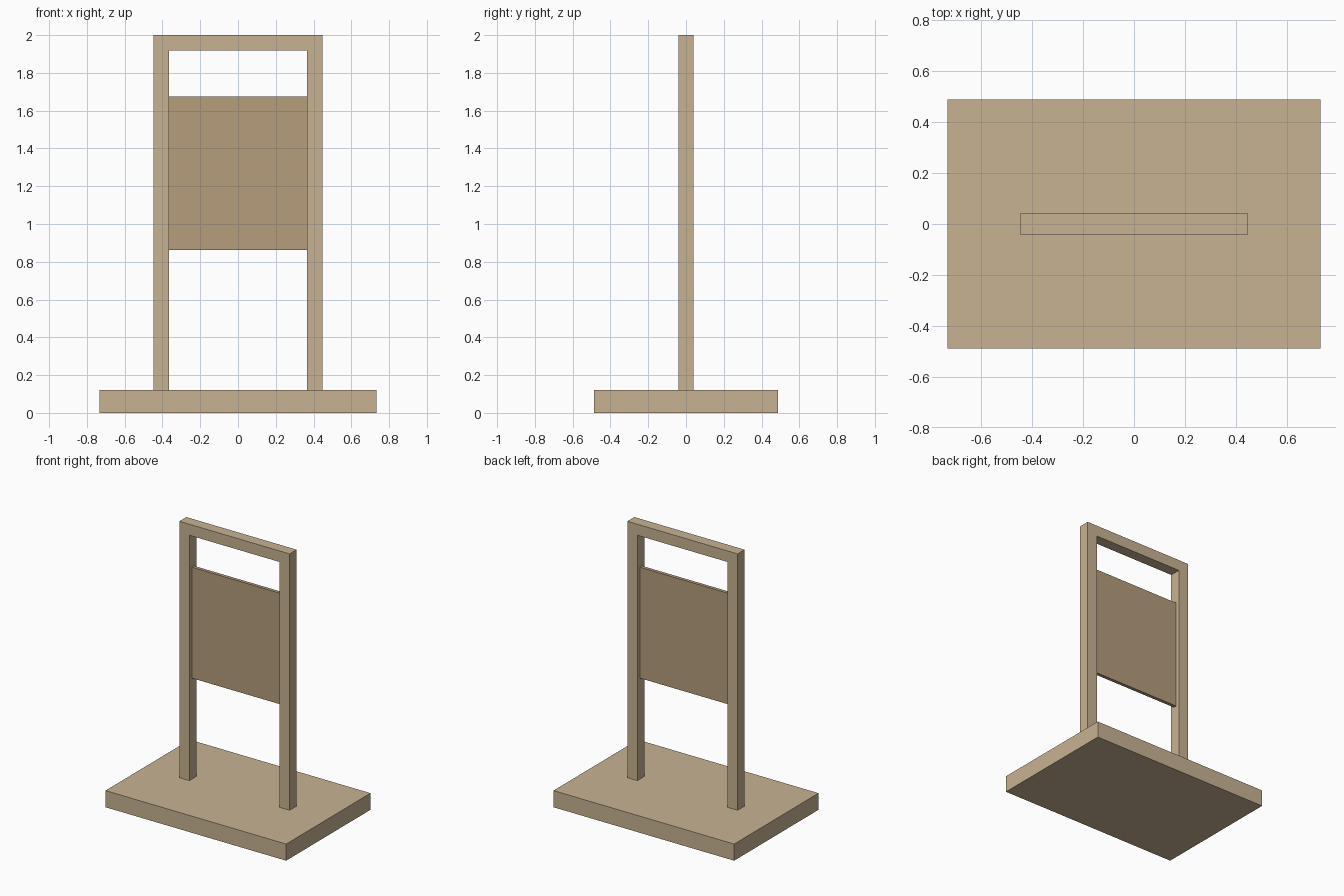
import bpy
import bmesh

if "Cube" in bpy.data.objects:
    bpy.data.objects.remove(bpy.data.objects["Cube"])


def material(name, color):
    mat = bpy.data.materials.new(name)
    mat.diffuse_color = color
    mat.use_nodes = True
    mat.node_tree.nodes["Principled BSDF"].inputs["Base Color"].default_value = mat.diffuse_color
    return mat


def extrude_profile(name, points, depth, mat):
    """Flat x-z outline extruded along y, centred on y = 0."""
    bm = bmesh.new()
    face = bm.faces.new([bm.verts.new((x, -depth / 2, z)) for x, z in points])
    new = bmesh.ops.extrude_face_region(bm, geom=[face])["geom"]
    verts = [g for g in new if isinstance(g, bmesh.types.BMVert)]
    bmesh.ops.translate(bm, verts=verts, vec=(0, depth, 0))
    bmesh.ops.recalc_face_normals(bm, faces=bm.faces)
    mesh = bpy.data.meshes.new(name)
    bm.to_mesh(mesh)
    bm.free()
    mesh.materials.append(mat)
    obj = bpy.data.objects.new(name, mesh)
    bpy.context.collection.objects.link(obj)
    return obj


def box(name, half_width, bottom, top, depth, mat):
    return extrude_profile(name, [(-half_width, bottom), (half_width, bottom),
                                  (half_width, top), (-half_width, top)], depth, mat)


wood = material("light_wood", (0.58, 0.45, 0.29, 1))
board = material("board_wood", (0.46, 0.34, 0.20, 1))

BASE_TOP, TOP = 0.122, 2.0
OUTER, BAR = 0.447, 0.081
INNER = OUTER - BAR

# Heavy base slab
box("base", 0.732, 0, BASE_TOP, 0.976, wood)

# Upright frame: two posts and top rail as one outline
right = [(INNER, TOP - BAR), (INNER, BASE_TOP), (OUTER, BASE_TOP), (OUTER, TOP)]
left = [(-x, z) for x, z in reversed(right)]
extrude_profile("frame", right + left, BAR, wood)

# Thin panel held between the posts
box("panel", INNER, 0.862, 1.675, 0.025, board)
